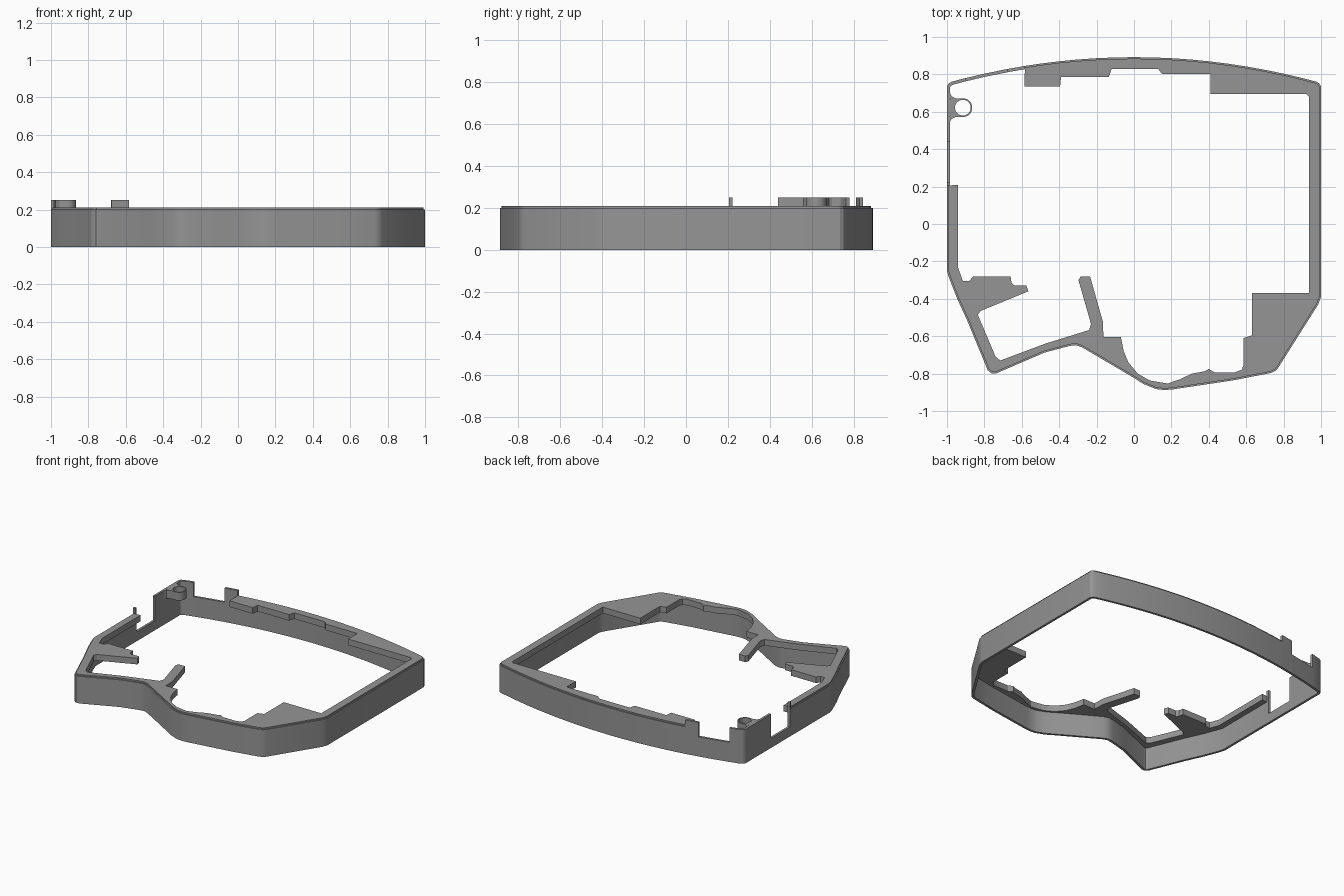
import bpy, bmesh, math
from mathutils import Vector

if "Cube" in bpy.data.objects:
    bpy.data.objects.remove(bpy.data.objects["Cube"])

grey = bpy.data.materials.new("mid_grey")
grey.diffuse_color = (0.3, 0.3, 0.3, 1)
grey.use_nodes = True
grey.node_tree.nodes["Principled BSDF"].inputs["Base Color"].default_value = grey.diffuse_color


def finish(bm, name):
    bmesh.ops.remove_doubles(bm, verts=bm.verts, dist=1e-5)
    bmesh.ops.recalc_face_normals(bm, faces=bm.faces)
    me = bpy.data.meshes.new(name)
    bm.to_mesh(me)
    bm.free()
    me.materials.append(grey)
    ob = bpy.data.objects.new(name, me)
    bpy.context.collection.objects.link(ob)
    bpy.context.view_layer.objects.active = ob
    ob.select_set(True)
    bpy.ops.object.shade_smooth_by_angle(angle=math.radians(25))
    ob.select_set(False)
    return ob


def slab(name, pts, z0, z1):
    bm = bmesh.new()
    f = bm.faces.new([bm.verts.new((x, y, z0)) for x, y in pts])
    r = bmesh.ops.extrude_face_region(bm, geom=[f])
    for v in r["geom"]:
        if isinstance(v, bmesh.types.BMVert):
            v.co.z = z1
    return finish(bm, name)


def inset(loop, d):
    # mitred inward offset of a clockwise loop
    out = []
    for i, p in enumerate(loop):
        a = (p - loop[i - 1]).normalized()
        b = (loop[(i + 1) % len(loop)] - p).normalized()
        na, nb = Vector((a.y, -a.x)), Vector((b.y, -b.x))
        m = (na + nb).normalized()
        out.append(p + m * d / max(m.dot(na), 0.4))
    return out


# Outer outline, clockwise: bowed back, right side, front, left side
xs = [-0.975, -0.9, -0.8, -0.68, -0.585] + [-0.5 + 0.1 * i for i in range(15)] + [0.975]
loop = [(x, 0.892 - 0.138 * x * x) for x in xs]
loop += [(0.99, 0.752), (1, 0.735), (1, -0.39), (0.985, -0.43), (0.77, -0.77),
         (0.755, -0.786), (0.73, -0.797), (0.53, -0.836), (0.21, -0.884),
         (0.165, -0.888), (0.12, -0.883), (0.05, -0.855), (0, -0.823), (-0.2, -0.705),
         (-0.28, -0.658), (-0.31, -0.648), (-0.345, -0.652), (-0.48, -0.688),
         (-0.735, -0.798), (-0.76, -0.8), (-0.782, -0.782), (-0.89, -0.52),
         (-0.945, -0.4), (-0.99, -0.285), (-1, -0.25), (-1, 0.205), (-1, 0.222),
         (-1, 0.44), (-1, 0.735), (-0.992, 0.75)]
loop = [Vector(p) for p in loop]


def top_height(p):
    # stepped cut-outs in the rear left of the wall
    if p.x < -0.585 and p.y > 0.7:
        return 0.25 if p.x < -0.9 or p.x > -0.68 else 0.145
    if p.x < -0.98 and p.y > 0.205:
        return 0.25 if p.y > 0.44 or p.y < 0.222 else 0.07
    return 0.2


# Thin outer wall
inner = inset(loop, 0.017)
n = len(loop)
heights = [top_height((loop[i] + loop[(i + 1) % n]) / 2) for i in range(n)]
bm = bmesh.new()


def quad(*pts):
    bm.faces.new([bm.verts.new((p.x, p.y, z)) for p, z in pts])


for i in range(n):
    j = (i + 1) % n
    a, b, c, d, h = loop[i], loop[j], inner[j], inner[i], heights[i]
    quad((a, 0), (b, 0), (b, h), (a, h))
    quad((d, 0), (c, 0), (c, h), (d, h))
    quad((a, h), (b, h), (c, h), (d, h))
    quad((a, 0), (b, 0), (c, 0), (d, 0))
    if heights[i - 1] != h:
        quad((a, heights[i - 1]), (d, heights[i - 1]), (d, h), (a, h))
finish(bm, "outer_wall")

# Top flange: follows the wall outside, stepped profile with arms inside
rim = inset(loop, 0.008)
first = xs.index(-0.585)
last = loop.index(Vector((-1, 0.205)))
edge = [(-0.94, 0.21), (-0.94, -0.235), (-0.915, -0.305), (-0.88, -0.305), (-0.86, -0.28),
        (-0.66, -0.28), (-0.655, -0.315), (-0.64, -0.33), (-0.575, -0.33), (-0.565, -0.36),
        (-0.82, -0.465), (-0.835, -0.485), (-0.74, -0.71), (-0.715, -0.73), (-0.475, -0.64),
        (-0.24, -0.567), (-0.23, -0.535), (-0.297, -0.3), (-0.285, -0.28), (-0.235, -0.28),
        (-0.167, -0.52), (-0.163, -0.605), (-0.07, -0.605), (-0.055, -0.68), (-0.03, -0.74),
        (0.02, -0.8), (0.085, -0.837), (0.18, -0.853), (0.245, -0.83), (0.31, -0.8),
        (0.375, -0.788), (0.4, -0.775), (0.43, -0.793), (0.54, -0.793), (0.575, -0.78),
        (0.585, -0.757), (0.585, -0.61), (0.63, -0.595), (0.63, -0.368), (0.935, -0.368),
        (0.935, 0.68), (0.92, 0.695), (0.41, 0.695), (0.41, 0.802), (0.15, 0.802),
        (0.13, 0.828), (-0.12, 0.828), (-0.135, 0.785), (-0.39, 0.785), (-0.395, 0.735),
        (-0.585, 0.735)]
slab("top_flange", [tuple(p) for p in rim[first:last + 1]] + edge, 0.165, 0.21)

# Screw boss joined to the left wall by a web
bm = bmesh.new()
cx, cy, N = -0.915, 0.622, 48
rings = []
for k in range(N):
    t = math.tau * k / N
    c, s = math.cos(t), math.sin(t)
    r = 0.05
    if c < -1e-6:
        r = min(0.07 / -c, 0.05 / max(abs(s), 1e-6))
    rings.append([bm.verts.new((cx + q * c, cy + q * s, z))
                  for q, z in ((0.042, 0.19), (r, 0.19), (r, 0.25), (0.042, 0.25))])
for k in range(N):
    p, q = rings[k - 1], rings[k]
    for m in range(4):
        bm.faces.new((p[m - 1], p[m], q[m], q[m - 1]))
finish(bm, "screw_boss")

# Small fillets where the boss web meets the wall
for side, name in ((1, "boss_fillet_upper"), (-1, "boss_fillet_lower")):
    y = cy + side * 0.05
    slab(name, [(-0.985, y), (-0.955, y), (-0.975, y + side * 0.01),
                (-0.985, y + side * 0.03)], 0.19, 0.25)
